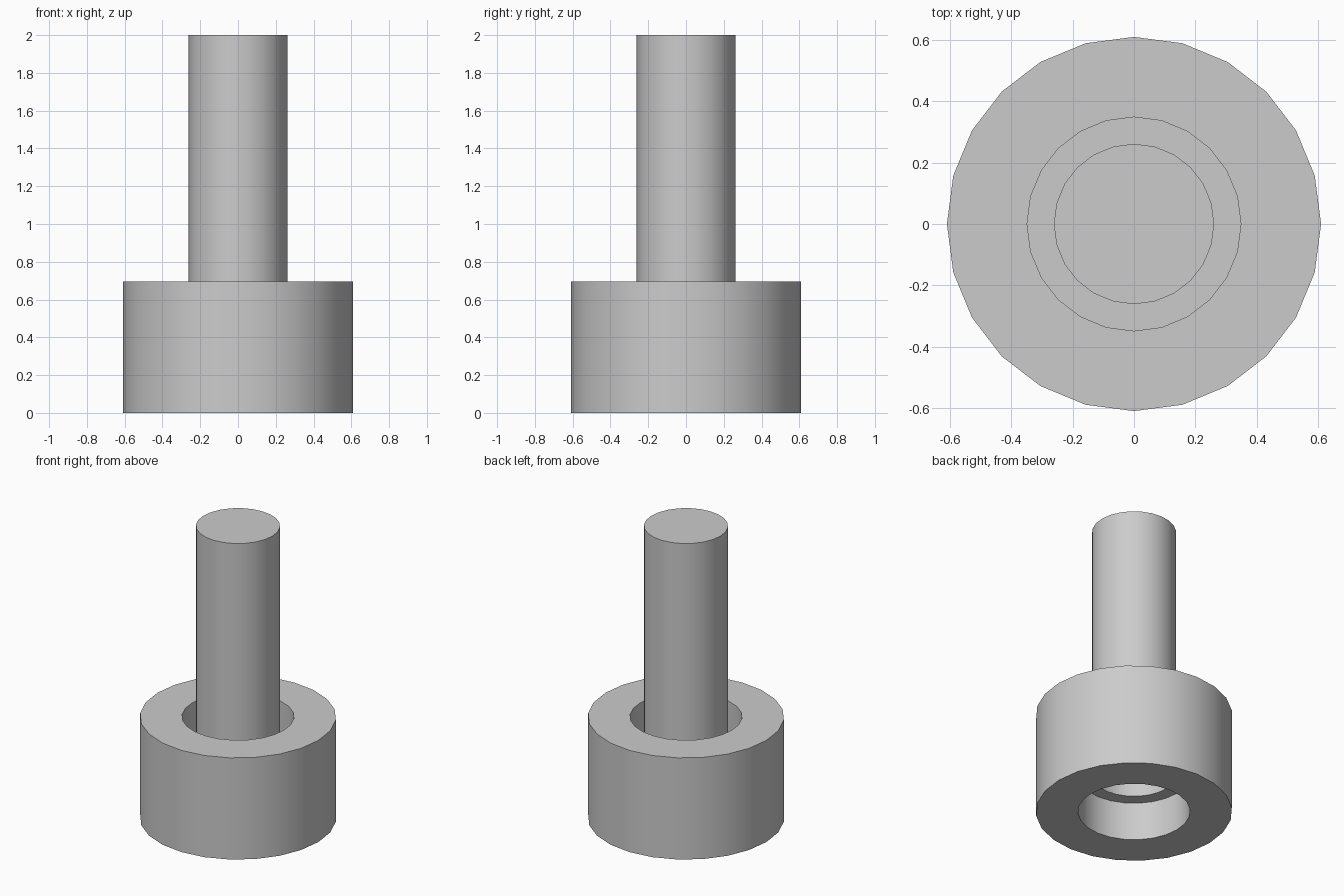
import bpy, bmesh, math

cube = bpy.data.objects.get("Cube")
if cube:
    bpy.data.objects.remove(cube, do_unlink=True)

U = 2 / 23      # design module: every size is a whole number of these
SIDES = 24

steel = bpy.data.materials.new("grey steel")
steel.use_nodes = True
GREY = (0.6, 0.6, 0.6, 1)
steel.diffuse_color = GREY
steel.node_tree.nodes["Principled BSDF"].inputs["Base Color"].default_value = GREY


def lathe(name, profile, closed):
    """Revolve a (radius, height) profile, in modules, around z."""
    bm = bmesh.new()
    verts = [bm.verts.new((r * U, 0, z * U)) for r, z in profile]
    pairs = list(zip(verts, verts[1:]))
    if closed:
        pairs.append((verts[-1], verts[0]))
    edges = [bm.edges.new(p) for p in pairs]
    bmesh.ops.spin(bm, geom=verts + edges, cent=(0, 0, 0), axis=(0, 0, 1),
                   angle=math.tau, steps=SIDES, use_duplicate=False)
    bmesh.ops.remove_doubles(bm, verts=bm.verts, dist=1e-4)
    if not closed:
        bmesh.ops.holes_fill(bm, edges=[e for e in bm.edges if e.is_boundary], sides=0)
    bmesh.ops.recalc_face_normals(bm, faces=bm.faces)
    mesh = bpy.data.meshes.new(name)
    bm.to_mesh(mesh)
    bm.free()
    mesh.materials.append(steel)
    obj = bpy.data.objects.new(name, mesh)
    bpy.context.collection.objects.link(obj)
    bpy.ops.object.select_all(action='DESELECT')
    obj.select_set(True)
    bpy.context.view_layer.objects.active = obj
    bpy.ops.object.shade_smooth_by_angle(angle=math.radians(30))
    return obj


# Collar: thick ring, recessed from both ends, with a thin web in the middle
lathe("collar", [(7, 0), (7, 8), (4, 8), (4, 5), (3, 5), (3, 3), (4, 3), (4, 0)], True)

# Shaft: plain rod rising from the web
lathe("shaft", [(3, 5), (3, 23)], False)
